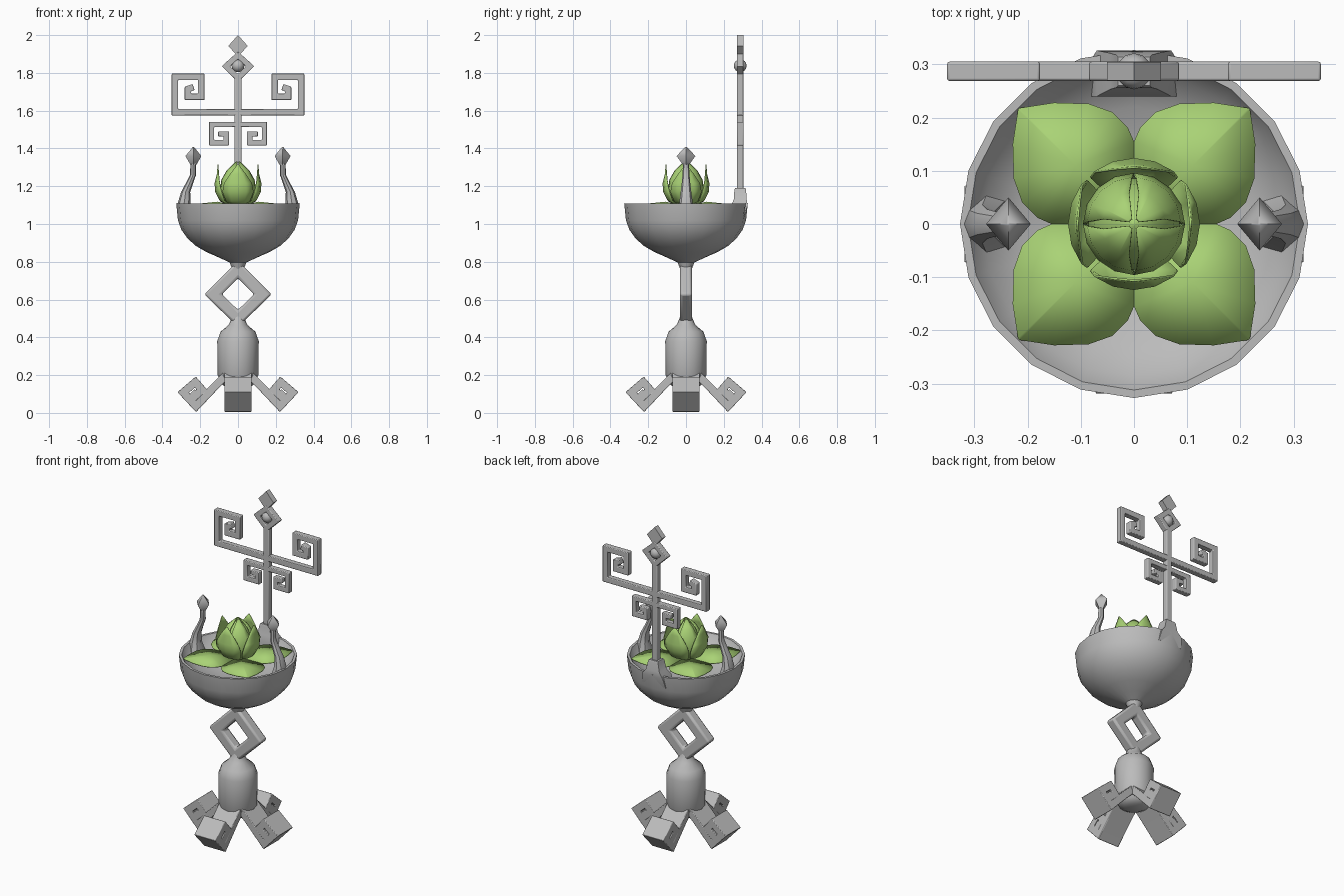
import bpy, bmesh, math
from mathutils import Vector, Matrix

if "Cube" in bpy.data.objects:
    bpy.data.objects.remove(bpy.data.objects["Cube"])


def material(name, rgb):
    m = bpy.data.materials.new(name)
    m.diffuse_color = (*rgb, 1)
    m.use_nodes = True
    m.node_tree.nodes["Principled BSDF"].inputs["Base Color"].default_value = m.diffuse_color
    return m


STONE = material("grey stone", (0.50, 0.50, 0.50))
GREEN = material("leaf green", (0.40, 0.65, 0.18))


def finish(name, bm, mat, angle=40):
    bmesh.ops.recalc_face_normals(bm, faces=bm.faces)
    me = bpy.data.meshes.new(name)
    bm.to_mesh(me)
    bm.free()
    me.materials.append(mat)
    me.shade_smooth()
    me.set_sharp_from_angle(angle=math.radians(angle))
    ob = bpy.data.objects.new(name, me)
    bpy.context.collection.objects.link(ob)
    return ob


def loft(name, sections, n, mat, phase=0.0, angle=40):
    """Stack of n-sided rings given as (x, y, z, half_x, half_y)."""
    bm = bmesh.new()
    rings = []
    for x, y, z, hx, hy in sections:
        rings.append([bm.verts.new((x + hx * math.cos(phase + 2 * math.pi * i / n),
                                    y + hy * math.sin(phase + 2 * math.pi * i / n), z))
                      for i in range(n)])
    for a, b in zip(rings, rings[1:]):
        for i in range(n):
            j = (i + 1) % n
            bm.faces.new((a[i], a[j], b[j], b[i]))
    bm.faces.new(rings[0])
    bm.faces.new(rings[-1])
    return finish(name, bm, mat, angle)


def lathe(name, profile, n, mat, angle=40):
    return loft(name, [(0, 0, z, r, r) for r, z in profile], n, mat, 0, angle)


def ribbon(name, path, thick, depth, y=0.0, closed=False, mirror=1, turn=0.0, bevel=0.004):
    """Square bar following an x-z path with mitred corners."""
    pts = [Vector((px * mirror, pz)) for px, pz in path]
    n = len(pts)
    bm = bmesh.new()
    rows = []
    for i, p in enumerate(pts):
        d1 = (p - pts[i - 1]).normalized() if closed or i > 0 else None
        d2 = (pts[(i + 1) % n] - p).normalized() if closed or i < n - 1 else None
        d1, d2 = d1 or d2, d2 or d1
        n1, n2 = Vector((-d1.y, d1.x)), Vector((-d2.y, d2.x))
        m = (n1 + n2).normalized()
        off = m * (thick / 2 / max(m.dot(n1), 0.4))
        rows.append([bm.verts.new((q.x, y + s * depth / 2, q.y))
                     for q, s in ((p + off, -1), (p - off, -1), (p - off, 1), (p + off, 1))])
    for i in range(n if closed else n - 1):
        a, b = rows[i], rows[(i + 1) % n]
        for k in range(4):
            bm.faces.new((a[k], a[(k + 1) % 4], b[(k + 1) % 4], b[k]))
    if not closed:
        bm.faces.new(rows[0])
        bm.faces.new(rows[-1])
    bm.transform(Matrix.Rotation(turn, 4, 'Z'))
    ob = finish(name, bm, STONE)
    b = ob.modifiers.new("soft edges", 'BEVEL')
    b.width, b.segments = bevel, 2
    return ob


def petal(name, turn, profile):
    """Curved petal from (radius, z, half angle) rows."""
    bm = bmesh.new()
    rows = []
    for r, z, half in profile:
        rows.append([bm.verts.new((r * math.cos(turn + math.radians(half) * u),
                                   r * math.sin(turn + math.radians(half) * u), z))
                     for u in (-1, -0.5, 0, 0.5, 1)])
    for a, b in zip(rows, rows[1:]):
        for i in range(4):
            bm.faces.new((a[i], a[i + 1], b[i + 1], b[i]))
    ob = finish(name, bm, GREEN)
    s = ob.modifiers.new("thickness", 'SOLIDIFY')
    s.thickness = 0.004
    return ob


# Pedestal body and four scrolled feet
lathe("pedestal_body", [(0.05, 0.13), (0.085, 0.15), (0.108, 0.20), (0.11, 0.38), (0.092, 0.43),
                        (0.05, 0.465), (0.035, 0.50), (0.025, 0.53)], 16, STONE)
foot = [(0.04, 0.222), (0.12, 0.143), (0.222, 0.035), (0.290, 0.108), (0.226, 0.163),
        (0.190, 0.122), (0.225, 0.09), (0.245, 0.11)]
for k in range(4):
    ribbon("scroll_foot_%d" % (k + 1), foot, 0.042, 0.145, turn=k * math.pi / 2, bevel=0.012)

# Open diamond stem
ribbon("diamond_stem", [(0, 0.50), (0.132, 0.628), (0, 0.76), (-0.132, 0.628)], 0.065, 0.062,
       closed=True, bevel=0.012)

# Bowl with hollow inside
lathe("bowl", [(0.03, 0.76), (0.045, 0.797), (0.10, 0.822), (0.17, 0.853), (0.225, 0.885),
               (0.268, 0.925), (0.30, 0.97), (0.318, 1.02), (0.327, 1.108), (0.312, 1.108),
               (0.285, 1.06), (0.22, 1.02), (0.10, 0.99), (0.01, 0.985)], 20, STONE)

# Curved prongs with pointed tips on both sides of the bowl
for sx, side in ((-1, "left"), (1, "right")):
    loft("prong_" + side, [(sx * x, 0, z, hx, hy) for x, z, hx, hy in (
        (0.275, 1.04, 0.045, 0.06), (0.285, 1.11, 0.034, 0.036), (0.277, 1.17, 0.024, 0.028),
        (0.255, 1.22, 0.019, 0.022), (0.238, 1.26, 0.016, 0.019), (0.238, 1.29, 0.015, 0.017),
        (0.236, 1.33, 0.015, 0.016))], 8, STONE)
    loft("prong_tip_" + side, [(sx * x, 0, z, hx, hy) for x, z, hx, hy in (
        (0.236, 1.31, 0.014, 0.014), (0.236, 1.36, 0.042, 0.05), (0.236, 1.408, 0.003, 0.003))],
        4, STONE, 0, 60)

# Back socket and post
Q = math.pi / 4
R2 = math.sqrt(2)
loft("post_socket", [(0, y, z, hx * R2, hy * R2) for y, z, hx, hy in (
    (0.275, 1.04, 0.08, 0.035), (0.283, 1.10, 0.07, 0.043), (0.287, 1.13, 0.045, 0.034),
    (0.287, 1.18, 0.034, 0.031), (0.287, 1.19, 0.03, 0.027))], 4, STONE, Q)
BY = 0.287
ribbon("post", [(0, 1.12), (0, 1.78)], 0.036, 0.036, BY)

# Greek-key scrolls
upper = [(0, 1.592), (0.334, 1.592), (0.334, 1.779), (0.194, 1.779), (0.194, 1.673),
         (0.265, 1.673), (0.265, 1.715), (0.235, 1.725)]
lower = [(0, 1.527), (0.140, 1.527), (0.140, 1.430), (0.062, 1.430), (0.062, 1.477),
         (0.105, 1.477)]
for sx, side in ((-1, "left"), (1, "right")):
    ribbon("upper_scroll_" + side, upper, 0.034, 0.036, BY, mirror=sx)
    ribbon("lower_scroll_" + side, lower, 0.028, 0.034, BY, mirror=sx)

# Crowning diamonds and bead
ribbon("top_diamond_frame", [(0, 1.773), (0.064, 1.835), (0, 1.893), (-0.064, 1.835)], 0.03, 0.036,
       BY, closed=True)
bm = bmesh.new()
outline = [(0, 1.885), (0.051, 1.943), (0, 2.0), (-0.051, 1.943)]
face = bm.faces.new([bm.verts.new((x, BY - 0.017, z)) for x, z in outline])
ext = bmesh.ops.extrude_face_region(bm, geom=[face])
bmesh.ops.translate(bm, vec=(0, 0.034, 0),
                    verts=[v for v in ext["geom"] if isinstance(v, bmesh.types.BMVert)])
finish("finial", bm, STONE)
bm = bmesh.new()
bmesh.ops.create_uvsphere(bm, u_segments=12, v_segments=8, radius=0.034,
                          matrix=Matrix.Translation((0, BY, 1.838)))
finish("bead", bm, STONE, 60)

# Four floating leaves, gently domed
half_outline = [(0, 0), (0, 0.155), (0.012, 0.182), (0.04, 0.21), (0.085, 0.226), (0.15, 0.228),
                (0.215, 0.218)]
leaf = half_outline + [(b, a) for a, b in reversed(half_outline[1:])]
for k in range(4):
    bm = bmesh.new()
    mid = bm.verts.new((0.11, 0.11, 1.118))
    rim = [bm.verts.new((x, y, 1.092 + 0.014 * (x * x + y * y) / 0.09)) for x, y in leaf]
    for i in range(len(rim)):
        bm.faces.new((mid, rim[i], rim[(i + 1) % len(rim)]))
    bm.transform(Matrix.Rotation(k * math.pi / 2, 4, 'Z'))
    ob = finish("lily_leaf_%d" % (k + 1), bm, GREEN, 60)
    ob.modifiers.new("thickness", 'SOLIDIFY').thickness = 0.004

# Flower bud: core, inner petals and outer petals
lathe("bud_core", [(0.03, 1.09), (0.08, 1.14), (0.086, 1.18), (0.075, 1.24), (0.04, 1.29),
                   (0.004, 1.315)], 12, GREEN)
for k in range(4):
    petal("inner_petal_%d" % (k + 1), Q + k * math.pi / 2,
          [(0.035, 1.09, 45), (0.085, 1.13, 45), (0.096, 1.18, 45), (0.088, 1.235, 42),
           (0.06, 1.285, 36), (0.012, 1.33, 25)])
    petal("outer_petal_%d" % (k + 1), k * math.pi / 2,
          [(0.035, 1.09, 42), (0.095, 1.12, 42), (0.121, 1.17, 43), (0.124, 1.215, 37),
           (0.112, 1.265, 22), (0.108, 1.315, 2)])
